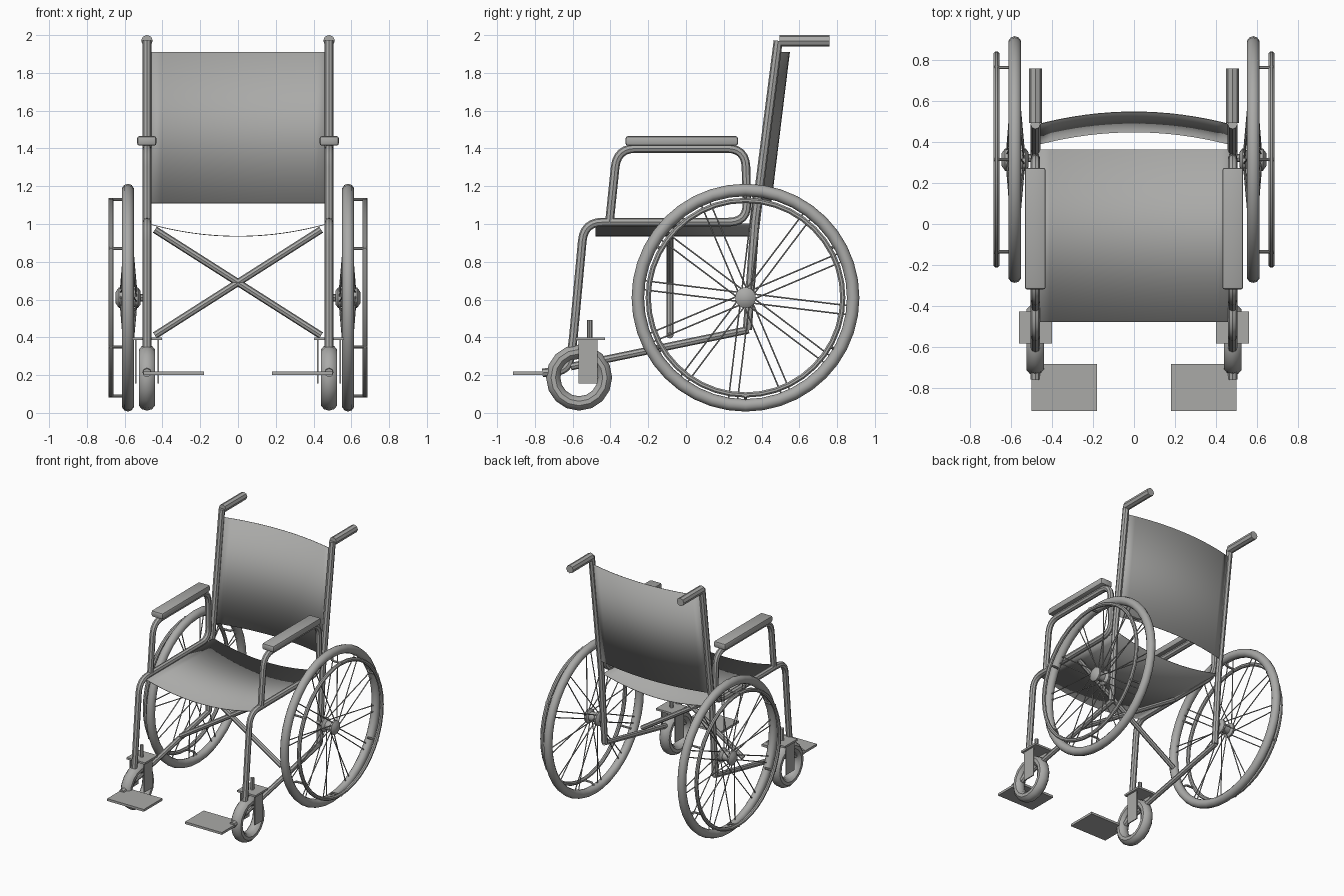
import bpy, bmesh, math
from mathutils import Vector, Matrix

cube = bpy.data.objects.get("Cube")
if cube:
    bpy.data.objects.remove(cube, do_unlink=True)

GREY = (0.4, 0.4, 0.39, 1)
mat = bpy.data.materials.new("plain grey")
mat.use_nodes = True
mat.diffuse_color = GREY
mat.node_tree.nodes["Principled BSDF"].inputs["Base Color"].default_value = GREY


def add_mesh(name, mesh, smooth=True):
    obj = bpy.data.objects.new(name, mesh)
    bpy.context.collection.objects.link(obj)
    mesh.materials.clear()
    mesh.materials.append(mat)
    if smooth:
        bpy.ops.object.select_all(action="DESELECT")
        obj.select_set(True)
        bpy.context.view_layer.objects.active = obj
        bpy.ops.object.shade_smooth_by_angle(angle=math.radians(40))
    return obj


def from_bmesh(name, bm, smooth=True):
    bmesh.ops.recalc_face_normals(bm, faces=bm.faces)
    mesh = bpy.data.meshes.new(name)
    bm.to_mesh(mesh)
    bm.free()
    return add_mesh(name, mesh, smooth)


def rounded(points, radius, steps=6):
    """Replace each inner corner of a path with a smooth bend."""
    pts = [Vector(p) for p in points]
    out = [pts[0]]
    for a, b, c in zip(pts, pts[1:], pts[2:]):
        r = min(radius, (a - b).length * 0.48, (c - b).length * 0.48)
        p, q = b + (a - b).normalized() * r, b + (c - b).normalized() * r
        for i in range(steps + 1):
            t = i / steps
            out.append(p * (1 - t) ** 2 + b * 2 * t * (1 - t) + q * t * t)
    return out + [pts[-1]]


def tube(name, points, radius, bend=0.09):
    curve = bpy.data.curves.new(name, "CURVE")
    curve.dimensions = "3D"
    curve.bevel_depth = radius
    curve.bevel_resolution = 2
    curve.use_fill_caps = True
    path = rounded(points, bend)
    spline = curve.splines.new("POLY")
    spline.points.add(len(path) - 1)
    for sp, p in zip(spline.points, path):
        sp.co = (*p, 1)
    temp = bpy.data.objects.new("temp", curve)
    bpy.context.collection.objects.link(temp)
    bpy.context.view_layer.update()
    mesh = bpy.data.meshes.new_from_object(
        temp.evaluated_get(bpy.context.evaluated_depsgraph_get()))
    bpy.data.objects.remove(temp, do_unlink=True)
    return add_mesh(name, mesh)


def box(name, low, high, bevel=0):
    low, high = Vector(low), Vector(high)
    bm = bmesh.new()
    bmesh.ops.create_cube(bm, size=1, matrix=Matrix.Translation((low + high) / 2)
                          @ Matrix.Diagonal((*(high - low), 1)))
    if bevel:
        bmesh.ops.bevel(bm, geom=bm.edges[:], offset=bevel, segments=2,
                        affect="EDGES", profile=0.5)
    return from_bmesh(name, bm, bool(bevel))


def lathe(name, profile, centre, segments, closed=False):
    """Turn (x, radius) points around an axis parallel to x."""
    bm = bmesh.new()
    verts = [bm.verts.new(Vector(centre) + Vector((x, 0, r))) for x, r in profile]
    pairs = list(zip(verts, verts[1:])) + ([(verts[-1], verts[0])] if closed else [])
    edges = [bm.edges.new(p) for p in pairs]
    bmesh.ops.spin(bm, geom=verts + edges, cent=centre, axis=(1, 0, 0),
                   angle=math.tau, steps=segments)
    bmesh.ops.remove_doubles(bm, verts=bm.verts, dist=0.0005)
    return from_bmesh(name, bm)


def ring(name, centre, major, minor, segments, sides=10, width=None):
    angles = [math.tau * (i + 0.5) / sides for i in range(sides)]
    profile = [((width or minor) * math.cos(a), major + minor * math.sin(a))
               for a in angles]
    return lathe(name, profile, centre, segments, True)


def sheet(name, row, sag, push, columns=16):
    """Sagging cloth between two edge points on the right and left."""
    bm = bmesh.new()
    rows = []
    for y, z, half in row:
        line = []
        for i in range(columns + 1):
            u = 2 * i / columns - 1
            d = 1 - u * u
            line.append(bm.verts.new((u * half, y + push * d, z - sag * d)))
        rows.append(line)
    for a, b in zip(rows, rows[1:]):
        for i in range(columns):
            bm.faces.new((a[i], a[i + 1], b[i + 1], b[i]))
    obj = from_bmesh(name, bm)
    mod = obj.modifiers.new("thickness", "SOLIDIFY")
    mod.thickness = 0.004
    mod.offset = 0


# Cloth seat and backrest
sheet("seat", [(-0.48, 1.0, 0.47), (0.365, 1.0, 0.47)], 0.065, 0)
sheet("backrest", [(0.39, 1.11, 0.465), (0.488, 1.91, 0.465)], 0, 0.06)

AXLE_Y, AXLE_Z = 0.315, 0.61
FRAME_X = 0.482

for side, s in (("left", 1), ("right", -1)):
    def on_side(x, path):
        return [(s * x, y, z) for y, z in path]

    def side_box(name, x0, x1, y0, y1, z0, z1, bevel=0):
        xs = sorted((s * x0, s * x1))
        box(f"{side}_{name}", (xs[0], y0, z0), (xs[1], y1, z1), bevel)

    # Front leg, seat rail and arm loop as one bent tube
    tube(f"{side}_side_frame", on_side(FRAME_X, [
        (-0.76, 0.212), (-0.625, 0.225), (-0.6, 0.36), (-0.54, 1.01), (0.325, 1.01),
        (0.315, 1.4), (-0.365, 1.4), (-0.405, 1.01)]), 0.023, 0.1)
    # Back post, lower rail and push handle
    tube(f"{side}_back_post", on_side(FRAME_X, [
        (0.488, 1.97), (0.365, 1.01), (0.325, 0.44)]), 0.024, 0.02)
    tube(f"{side}_lower_rail", on_side(FRAME_X, [(0.332, 0.44), (-0.61, 0.245)]), 0.02)
    tube(f"{side}_push_handle", on_side(FRAME_X, [(0.495, 1.97), (0.76, 1.97)]), 0.031)
    side_box("armrest_pad", 0.432, 0.534, -0.32, 0.275, 1.415, 1.465, 0.012)

    # Cross brace
    tube(f"{side}_cross_brace", [(s * 0.44, -0.085, 0.97), (-s * 0.44, -0.085, 0.41)], 0.019)

    # Footrest
    side_box("footplate", 0.18, 0.5, -0.915, -0.685, 0.2, 0.218)

    # Caster wheel and fork
    ring(f"{side}_caster_tyre", (s * FRAME_X, -0.566, 0.187), 0.137, 0.038, 16, 10, 0.045)
    side_box("caster_top_plate", 0.402, 0.562, -0.585, -0.428, 0.385, 0.4)
    for name, x in (("inner", 0.422), ("outer", 0.542)):
        side_box(f"caster_fork_{name}", x - 0.004, x + 0.004, -0.57, -0.468, 0.155, 0.39)
    tube(f"{side}_caster_stem", on_side(FRAME_X, [(-0.51, 0.395), (-0.51, 0.492)]), 0.014)

    # Drive wheel, push rim and hub
    ring(f"{side}_tyre", (s * 0.583, AXLE_Y, AXLE_Z), 0.57, 0.033, 40)
    ring(f"{side}_push_rim", (s * 0.672, AXLE_Y, AXLE_Z), 0.515, 0.015, 40, 8)
    hub = [(0.515, 0), (0.515, 0.035), (0.53, 0.055), (0.545, 0.055), (0.56, 0.035),
           (0.605, 0.035), (0.615, 0.055), (0.63, 0.055), (0.648, 0.03), (0.648, 0)]
    lathe(f"{side}_hub", [(s * x, r) for x, r in hub], (0, AXLE_Y, AXLE_Z), 16)
    tube(f"{side}_axle", [(s * x, AXLE_Y + 0.008, AXLE_Z) for x in (0.47, 0.53)], 0.02)

    def wheel_point(x, radius, angle, shift=0):
        c, n = math.cos(angle), math.sin(angle)
        return (s * x, AXLE_Y + radius * c - shift * n, AXLE_Z + radius * n + shift * c)

    # Paired spokes, one to each hub flange
    for i in range(12):
        a = math.radians(30 * i - 7)
        for shift, x in ((0.024, 0.537), (-0.024, 0.622)):
            tube(f"{side}_spoke", [wheel_point(x, 0.03, a, shift),
                                   wheel_point(0.583, 0.55, a, shift)], 0.004)
    # Pegs holding the push rim
    for i in range(6):
        a = math.radians(60 * i + 30)
        tube(f"{side}_rim_peg", [wheel_point(0.583, 0.545, a),
                                 wheel_point(0.6, 0.52, a),
                                 wheel_point(0.685, 0.52, a)], 0.008, 0.02)
